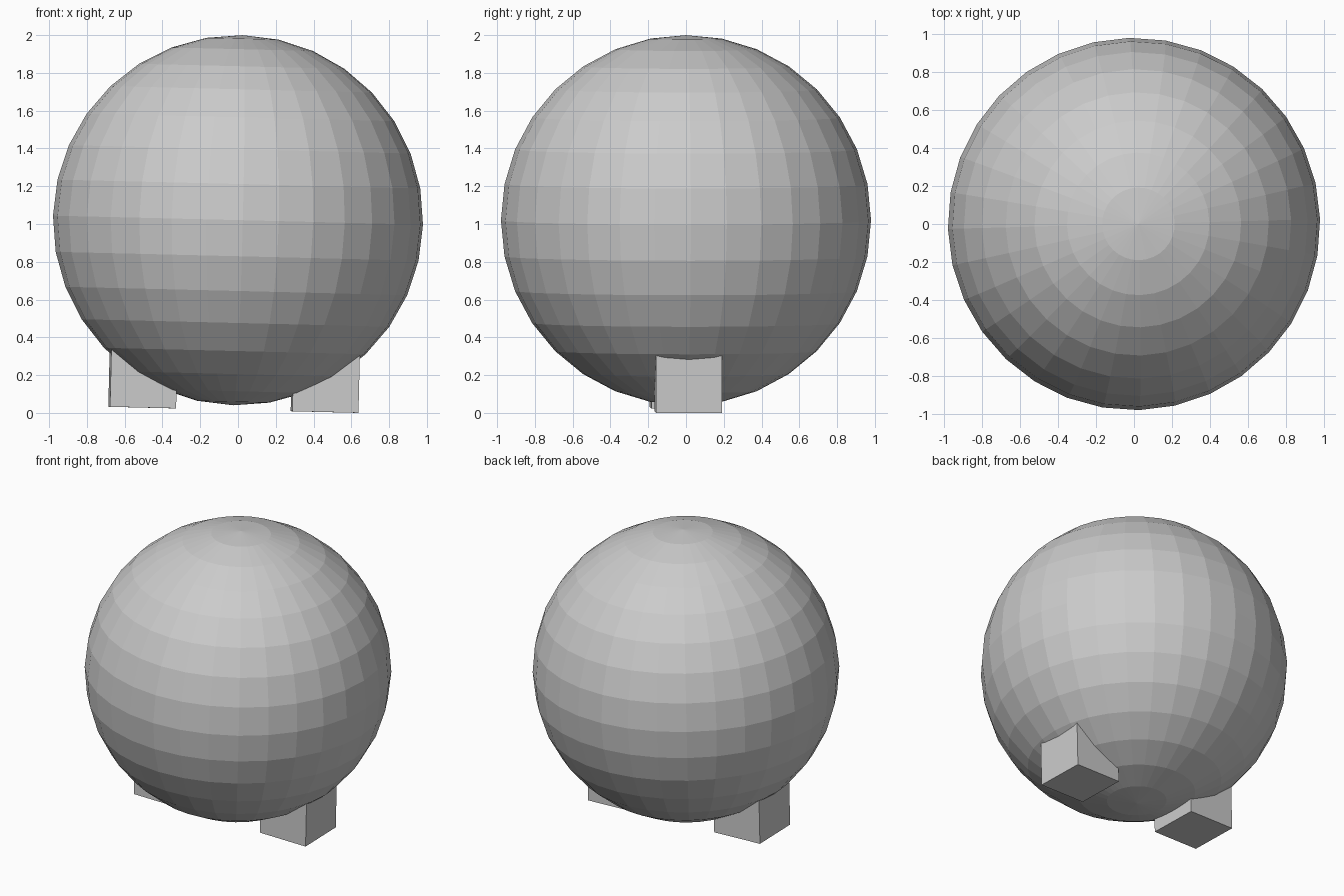
import bpy
import math
from mathutils import Matrix

if "Cube" in bpy.data.objects:
    bpy.data.objects.remove(bpy.data.objects["Cube"])

RADIUS = 0.98
FOOT = 0.35          # cube foot edge length
FOOT_X = 0.483       # foot distance from the body axis
FOOT_BOTTOM = -1.004  # underside of the feet, measured from body centre

# Whole model leans and turns slightly about the body centre
POSE = (Matrix.Translation((0, 0, 1.02))
        @ Matrix.Rotation(math.radians(1.5), 4, 'Z')
        @ Matrix.Rotation(math.radians(1.4), 4, 'Y'))

grey = bpy.data.materials.new("plain grey")
grey.diffuse_color = (0.6, 0.6, 0.6, 1)
grey.use_nodes = True
grey.node_tree.nodes["Principled BSDF"].inputs["Base Color"].default_value = grey.diffuse_color


def finish(name, offset=(0, 0, 0)):
    """Name, colour and pose the part that was just added."""
    ob = bpy.context.object
    ob.name = name
    ob.data.materials.append(grey)
    ob.data.transform(POSE @ Matrix.Translation(offset))
    return ob


# Faceted round body
bpy.ops.mesh.primitive_uv_sphere_add(segments=32, ring_count=16, radius=RADIUS)
finish("body")

# Two cube feet sunk into the underside
for side, name in ((-1, "left_foot"), (1, "right_foot")):
    bpy.ops.mesh.primitive_cube_add(size=FOOT)
    finish(name, (side * FOOT_X, 0, FOOT_BOTTOM + FOOT / 2))
